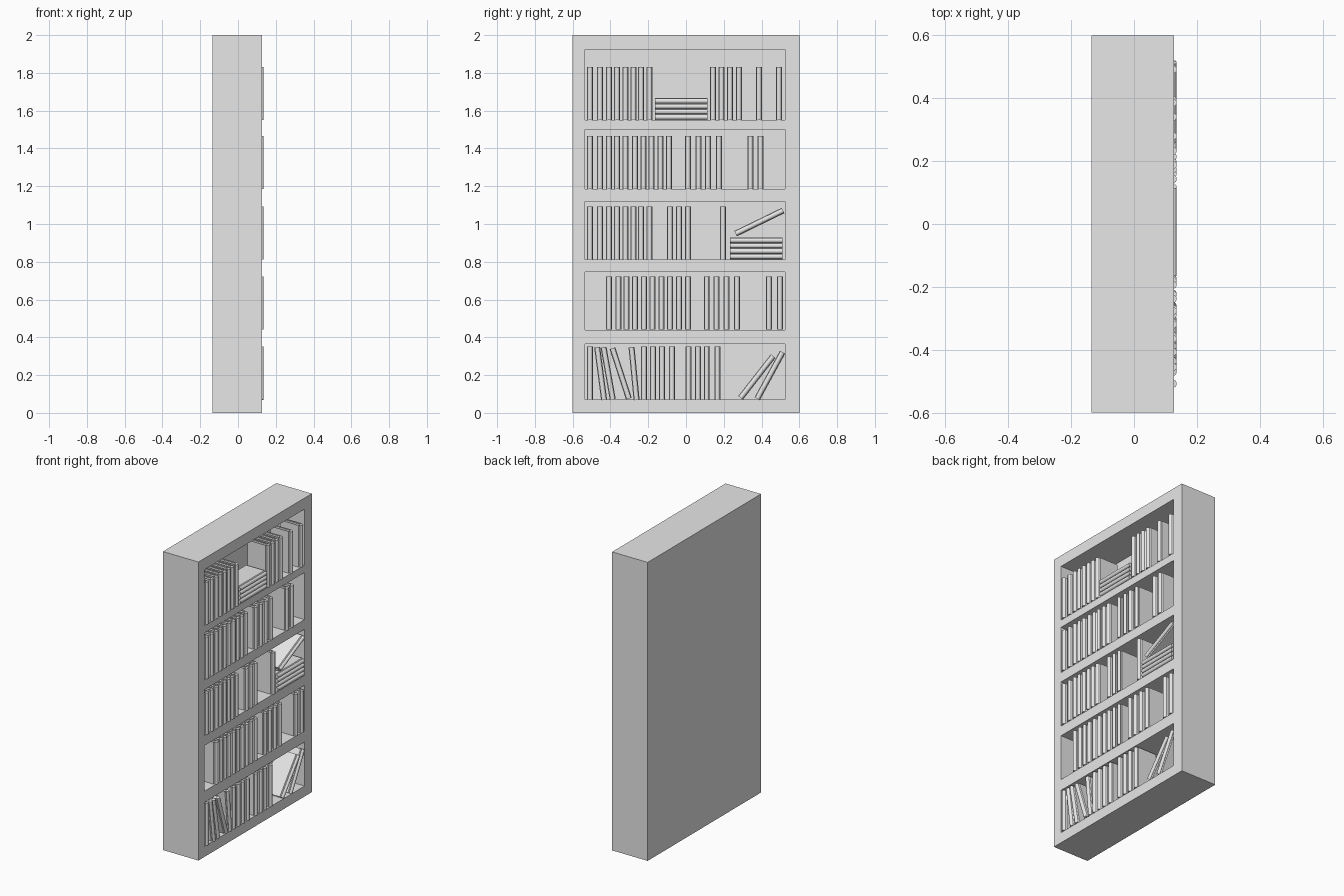
import bpy, bmesh, math
from mathutils import Matrix, Vector

scene = bpy.context.scene
old = bpy.data.objects.get("Cube")
if old:
    bpy.data.objects.remove(old, do_unlink=True)

grey = bpy.data.materials.new("plain_grey")
grey.use_nodes = True
colour = (0.8, 0.8, 0.8, 1)
grey.diffuse_color = colour
grey.node_tree.nodes["Principled BSDF"].inputs["Base Color"].default_value = colour

BACK, FRONT, SPINE = -0.136, 0.127, 0.136
BOOK_LEN, HALF, BOOK_BACK = 0.28, 0.016, -0.02


def add_box(bm, lo, hi):
    lo, hi = Vector(lo), Vector(hi)
    size = Matrix.Diagonal((*(hi - lo), 1))
    bmesh.ops.create_cube(bm, size=1, matrix=Matrix.Translation((lo + hi) / 2) @ size)


def make_object(name, bm):
    bmesh.ops.recalc_face_normals(bm, faces=bm.faces)
    mesh = bpy.data.meshes.new(name)
    bm.to_mesh(mesh)
    bm.free()
    mesh.materials.append(grey)
    obj = bpy.data.objects.new(name, mesh)
    scene.collection.objects.link(obj)
    return obj


# Bookcase: solid block with one recess per shelf
openings = [(1.55, 1.925), (1.185, 1.5), (0.812, 1.12), (0.44, 0.745), (0.07, 0.365)]
bm = bmesh.new()
add_box(bm, (BACK, -0.6, 0), (FRONT, 0.6, 2))
case = make_object("bookcase", bm)
bm = bmesh.new()
for low, high in openings:
    add_box(bm, (-0.11, -0.534, low), (0.3, 0.523, high))
cutter = make_object("recess_cutter", bm)
cutter.hide_render = True
cut = case.modifiers.new("recesses", "BOOLEAN")
cut.operation = "DIFFERENCE"
cut.solver = "EXACT"
cut.object = cutter
bpy.context.view_layer.objects.active = case
case.select_set(True)
bpy.ops.object.modifier_apply(modifier=cut.name)
bpy.data.objects.remove(cutter, do_unlink=True)


# Book: wrap-around cover with a rounded spine and hinge grooves, around a page block
def book_mesh():
    bm = bmesh.new()
    board, groove, root = 0.005, 0.009, 0.124
    arc = []
    for i in range(9):
        a = math.pi * (i / 8 - 0.5)
        arc.append((root + (SPINE - root) * math.cos(a), 0.013 * math.sin(a)))
    outline = [(BOOK_BACK, -HALF), (root - 0.008, -HALF), (root - 0.004, -groove)]
    outline += arc
    outline += [(x, -y) for x, y in reversed(outline[:3])]
    outline += [(BOOK_BACK, HALF - board), (root - 0.01, HALF - board),
                (root - 0.01, board - HALF), (BOOK_BACK, board - HALF)]
    face = bm.faces.new([bm.verts.new((x, y, -BOOK_LEN / 2)) for x, y in outline])
    out = bmesh.ops.extrude_face_region(bm, geom=[face])
    top = [v for v in out["geom"] if isinstance(v, bmesh.types.BMVert)]
    bmesh.ops.translate(bm, verts=top, vec=(0, 0, BOOK_LEN))
    inner = HALF - board
    end = BOOK_LEN / 2 - 0.006
    add_box(bm, (BOOK_BACK + 0.005, -inner, -end), (root - 0.01, inner, end))
    return make_object("book", bm)


master = book_mesh()
bpy.ops.object.select_all(action="DESELECT")
master.select_set(True)
bpy.context.view_layer.objects.active = master
bpy.ops.object.shade_smooth_by_angle(angle=math.radians(30))
shared = master.data
bpy.data.objects.remove(master, do_unlink=True)


def place(name, y, z, tilt=0):
    obj = bpy.data.objects.new(name, shared)
    obj.location = (0, y, z)
    obj.rotation_euler.x = math.radians(tilt)
    scene.collection.objects.link(obj)


# Upright books on each shelf, top to bottom
left_run = [-0.508, -0.455, -0.407, -0.365, -0.32, -0.277, -0.238, -0.193]
rows = [
    left_run + [0.143, 0.188, 0.233, 0.28, 0.386, 0.492],
    left_run[:5] + [-0.27, -0.225, -0.182, -0.135, -0.09,
                    0.01, 0.066, 0.116, 0.174, 0.341, 0.394],
    left_run + [-0.085, -0.037, 0.01, 0.196],
    [-0.407, -0.357, -0.314, -0.27, -0.222, -0.177, -0.13, -0.085, -0.037,
     0.01, 0.11, 0.161, 0.214, 0.27, 0.439, 0.497],
    [-0.508, -0.222, -0.174, -0.127, -0.074, 0.013, 0.063, 0.11, 0.166],
]
for (floor, _), row in zip(openings, rows):
    for y in row:
        place("upright_book", y, floor + BOOK_LEN / 2 + 0.001, 0)

# Stacks lying flat
for y, floor in ((-0.025, openings[0][0]), (0.372, openings[2][0])):
    for i in range(4):
        place("stacked_book", y, floor + HALF + i * 0.0285, 90)

# Books leaning against their neighbours
for y, z, tilt in [(-0.452, 0.209, 7.5), (-0.412, 0.209, 10), (-0.346, 0.209, 18),
                   (-0.275, 0.209, 5.5), (0.375, 0.19, -38), (0.444, 0.198, -28.6),
                   (0.388, 1.01, -64)]:
    place("leaning_book", y, z, tilt)
